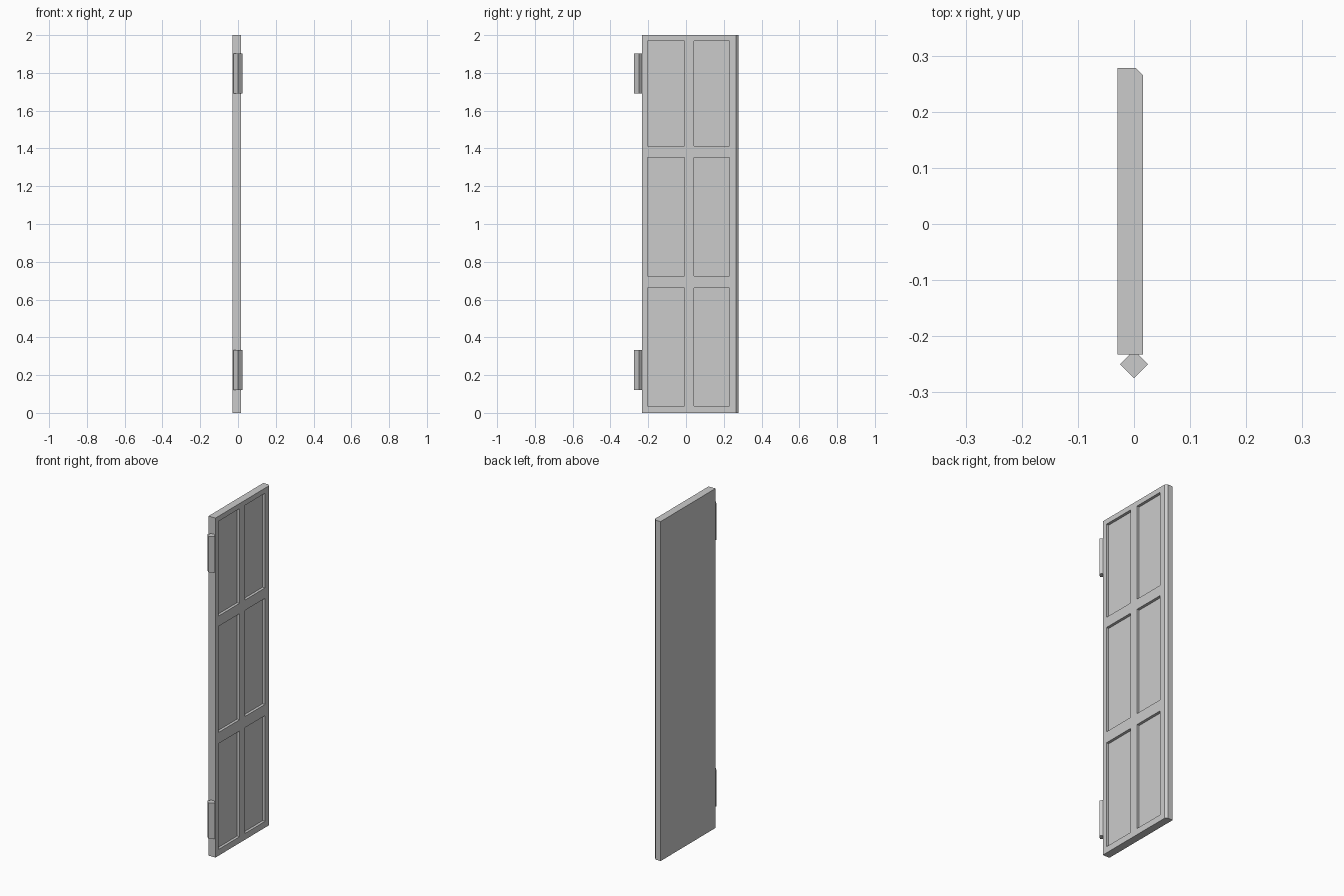
import bpy
import bmesh

if "Cube" in bpy.data.objects:
    bpy.data.objects.remove(bpy.data.objects["Cube"], do_unlink=True)

grey = bpy.data.materials.new("plain_grey")
grey.use_nodes = True
colour = (0.6, 0.6, 0.6, 1)
grey.diffuse_color = colour
grey.node_tree.nodes["Principled BSDF"].inputs["Base Color"].default_value = colour


def add_prism(bm, outline, z0, z1):
    """Extrude a closed xy outline from z0 to z1."""
    base = bm.faces.new([bm.verts.new((x, y, z0)) for x, y in outline])
    top = bmesh.ops.extrude_face_region(bm, geom=[base])["geom"]
    verts = [v for v in top if isinstance(v, bmesh.types.BMVert)]
    bmesh.ops.translate(bm, verts=verts, vec=(0, 0, z1 - z0))


def make_object(name, prisms):
    bm = bmesh.new()
    for outline, z0, z1 in prisms:
        add_prism(bm, outline, z0, z1)
    bmesh.ops.recalc_face_normals(bm, faces=bm.faces)
    mesh = bpy.data.meshes.new(name)
    bm.to_mesh(mesh)
    bm.free()
    mesh.materials.append(grey)
    obj = bpy.data.objects.new(name, mesh)
    bpy.context.collection.objects.link(obj)
    return obj


# Door slab with one chamfered vertical edge
BACK, FACE, HINGE_EDGE, LATCH_EDGE, CHAMFER = -0.029, 0.016, -0.233, 0.278, 0.013
slab = [(BACK, HINGE_EDGE), (FACE, HINGE_EDGE), (FACE, LATCH_EDGE - CHAMFER),
        (FACE - CHAMFER, LATCH_EDGE), (BACK, LATCH_EDGE)]
door = make_object("door_slab", [(slab, 0, 2)])

# Six recessed panels on one side
DEPTH = 0.016
columns = [(-0.204, -0.008), (0.042, 0.23)]
rows = [(0.037, 0.66), (0.726, 1.351), (1.412, 1.97)]
pockets = []
for y0, y1 in columns:
    for z0, z1 in rows:
        outline = [(FACE - DEPTH, y0), (FACE + 0.1, y0), (FACE + 0.1, y1), (FACE - DEPTH, y1)]
        pockets.append((outline, z0, z1))
cutter = make_object("panel_cutter", pockets)
cutter.hide_render = True

cut = door.modifiers.new("panel_recesses", 'BOOLEAN')
cut.operation = 'DIFFERENCE'
cut.solver = 'EXACT'
cut.object = cutter
bpy.context.view_layer.objects.active = door
door.select_set(True)
bpy.ops.object.modifier_apply(modifier=cut.name)
bpy.data.objects.remove(cutter, do_unlink=True)

# Diamond-section hinge barrels
R, HINGE_Y = 0.025, -0.25
diamond = [(R, HINGE_Y), (0, HINGE_Y + R), (-R, HINGE_Y), (0, HINGE_Y - R)]
for name, z0, z1 in [("lower_hinge", 0.12, 0.332), ("upper_hinge", 1.69, 1.902)]:
    make_object(name, [(diamond, z0, z1)])
